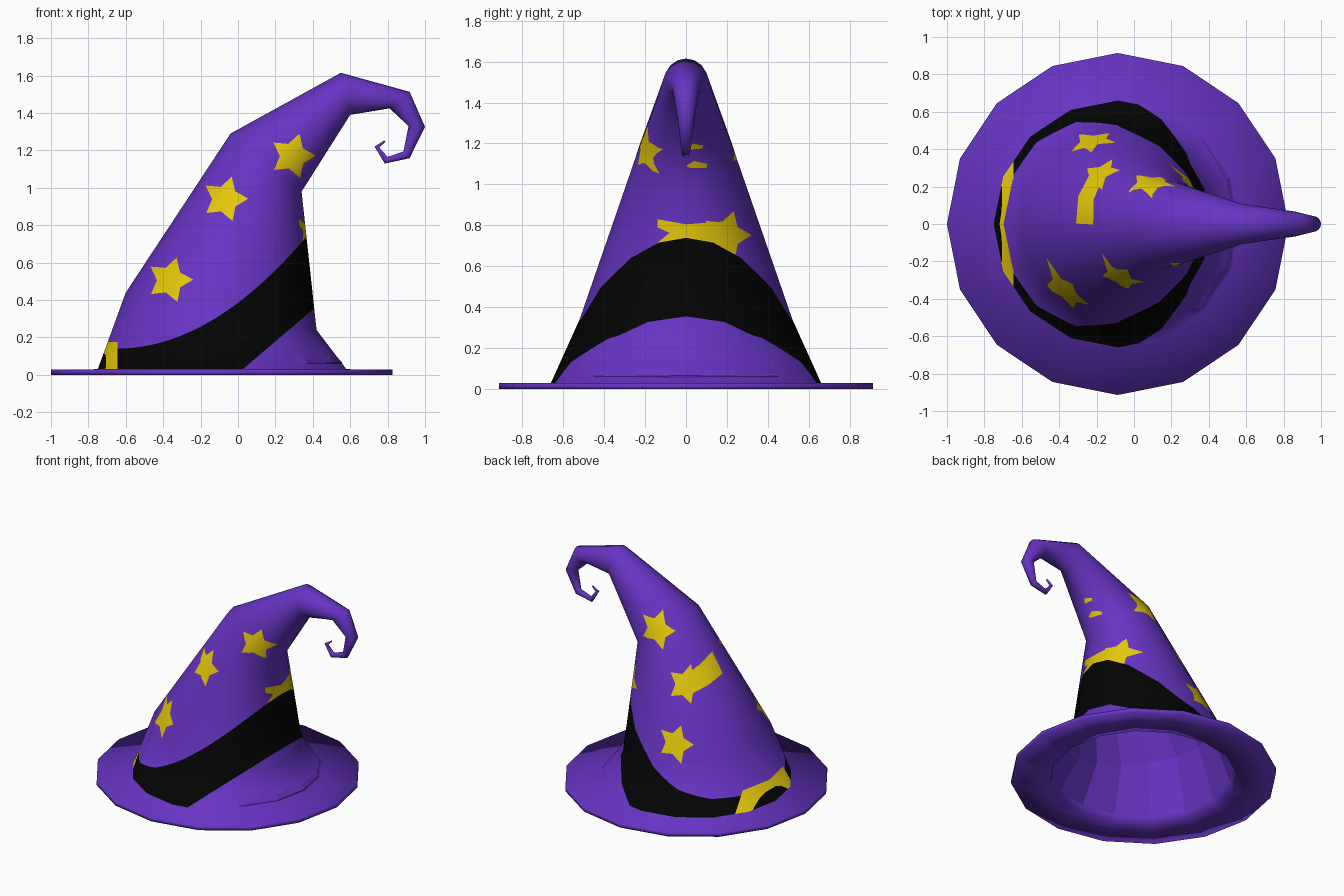
import bpy, bmesh, math
from mathutils import Vector

if "Cube" in bpy.data.objects:
    bpy.data.objects.remove(bpy.data.objects["Cube"])

SIDES = 16


def material(name, rgb):
    m = bpy.data.materials.new(name)
    m.diffuse_color = (*rgb, 1)
    m.use_nodes = True
    m.node_tree.nodes["Principled BSDF"].inputs["Base Color"].default_value = m.diffuse_color
    return m


MATS = [material("purple_felt", (0.133, 0.034, 0.54)),
        material("black_band", (0.001, 0.001, 0.001)),
        material("yellow_star", (0.77, 0.57, 0.003))]


def ring(lx, lz, rx, rz, ry):
    """Tilted elliptical ring through a left and a right profile point."""
    c = Vector(((lx + rx) / 2, 0, (lz + rz) / 2))
    a = Vector(((rx - lx) / 2, 0, (rz - lz) / 2))
    angles = [2 * math.pi * j / SIDES for j in range(SIDES)]
    return [c + a * math.cos(t) + Vector((0, ry * math.sin(t), 0)) for t in angles]


def skin(bm, rows, cap_start=False, cap_end=False, smooth=True):
    grid = [[bm.verts.new(p) for p in row] for row in rows]
    n = len(grid[0])
    for a, b in zip(grid, grid[1:]):
        for j in range(n):
            k = (j + 1) % n
            bm.faces.new((a[j], a[k], b[k], b[j])).smooth = smooth
    if cap_start:
        bm.faces.new(grid[0][::-1])
    if cap_end:
        bm.faces.new(grid[-1])
    bm.normal_update()
    return grid


def finish(bm, name):
    me = bpy.data.meshes.new(name)
    bm.to_mesh(me)
    bm.free()
    for m in MATS:
        me.materials.append(m)
    ob = bpy.data.objects.new(name, me)
    bpy.context.collection.objects.link(ob)
    return me


# Faceted lining inside the hollow crown
bm = bmesh.new()
skin(bm, [ring(0.00, 1.23, 0.315, 0.97, 0.215),
          ring(-0.58, 0.43, 0.40, 0.245, 0.505),
          ring(-0.71, 0.06, 0.557, 0.065, 0.638)], cap_start=True, smooth=False)
finish(bm, "lining")

# Crown rings from the base to the curled tip
crown = [ring(-0.75, 0.03, 0.58, 0.03, 0.66),
         ring(-0.60, 0.44, 0.42, 0.24, 0.52),
         ring(-0.04, 1.29, 0.34, 0.98, 0.245),
         ring(0.55, 1.615, 0.60, 1.39, 0.108),
         ring(0.918, 1.513, 0.81, 1.425, 0.066),
         ring(1.0, 1.325, 0.912, 1.33, 0.042),
         ring(0.917, 1.158, 0.885, 1.195, 0.024),
         ring(0.785, 1.13, 0.80, 1.165, 0.018),
         ring(0.73, 1.22, 0.755, 1.215, 0.013),
         ring(0.782, 1.254, 0.788, 1.246, 0.005)]
coarse = bmesh.new()
cg = skin(coarse, crown, cap_end=True)
normals = [[v.normal.copy() for v in row] for row in cg]
coarse.free()
# the crown flows softly into the brim
normals[0] = [(n + Vector((0, 0, 1))).normalized() for n in normals[0]]

# Flat brim with a rounded inner lip
bm = bmesh.new()
skin(bm, [ring(-0.71, 0.06, 0.557, 0.065, 0.638),
          ring(-0.73, 0.0, 0.56, 0.0, 0.642),
          ring(-1.0, 0.0, 0.826, 0.0, 0.914),
          ring(-1.0, 0.029, 0.826, 0.029, 0.914),
          crown[0]])
brim_normals = [v.normal.copy() for v in bm.verts][:-SIDES] + normals[0]
finish(bm, "brim").normals_split_custom_set_from_vertices(brim_normals)


def refine(rows, along=6, around=4):
    """Linear subdivision of a ring grid, so that the facets stay flat."""
    wide = [[r[j].lerp(r[(j + 1) % SIDES], k / around)
             for j in range(SIDES) for k in range(around)] for r in rows]
    fine = [[p.lerp(q, k / along) for p, q in zip(a, b)]
            for a, b in zip(wide, wide[1:]) for k in range(along)]
    return fine + [wide[-1]]


bm = bmesh.new()
soft = bm.verts.layers.float_vector.new("soft")
for vrow, nrow in zip(skin(bm, refine(crown), cap_end=True), refine(normals)):
    for v, n in zip(vrow, nrow):
        v[soft] = n


def cut(f, faces):
    """Cut edges into the given faces along the curve f(point) = 0."""
    fresh = set()
    for e in {e for fc in faces for e in fc.edges}:
        a, b = e.verts
        fa, fb = f(a.co), f(b.co)
        if fa * fb < 0 and min(abs(fa), abs(fb)) > 1e-5:
            t = fa / (fa - fb)
            n = a[soft].lerp(b[soft], t)
            v = bmesh.utils.edge_split(e, a, t)[1]
            v[soft] = n
            fresh.add(v)
    for fc in faces:
        on = [v for v in fc.verts if v in fresh or abs(f(v.co)) < 1e-5]
        if len(on) == 2 and bm.edges.get(on) is None:
            bmesh.utils.face_split(fc, on[0], on[1])


def inside(u, v, poly):
    hit = False
    for (x0, y0), (x1, y1) in zip(poly, poly[1:] + poly[:1]):
        if (y0 > v) != (y1 > v) and u < x0 + (v - y0) * (x1 - x0) / (y1 - y0):
            hit = not hit
    return hit


def stencil(d, poly):
    """Paint a flat outline on the crown, projected along direction d."""
    d = Vector(d).normalized()
    ax = Vector((-d.y, d.x, 0))
    us, vs = [p[0] for p in poly], [p[1] for p in poly]

    def region():
        out = []
        for fc in bm.faces:
            c = fc.calc_center_median()
            if (min(vs) - 0.06 < c.z < max(vs) + 0.06 and fc.normal.dot(d) > 0.12
                    and min(us) - 0.06 < c.dot(ax) < max(us) + 0.06):
                out.append(fc)
        return out

    for (u0, v0), (u1, v1) in zip(poly, poly[1:] + poly[:1]):
        ln = math.hypot(u1 - u0, v1 - v0)
        cut(lambda p: ((p.dot(ax) - u0) * (v1 - v0) - (p.z - v0) * (u1 - u0)) / ln, region())
        bm.normal_update()
    for fc in region():
        c = fc.calc_center_median()
        if inside(c.dot(ax), c.z, poly):
            fc.material_index = 2


def star(u, v, r=0.125):
    return [(u + q * math.cos(t), v + q * math.sin(t))
            for i in range(10)
            for q, t in [(r if i % 2 == 0 else r * 0.55, math.radians(1 + 36 * i))]]


FRONT, BACK, RIGHT = (0, -1, 0), (-0.55, 0.83, 0), (1, 0, 0)

# Stars on the front, on the back, and stretched ones on the sides
for u, v in [(-0.365, 0.507), (-0.07, 0.94), (0.292, 1.17)]:
    stencil(FRONT, star(u, v))
for u, v in [(-0.059, 0.49), (0.004, 0.863), (-0.193, 1.19)]:
    stencil(BACK, star(u, v))
stencil(BACK, [(0.02, 0.93), (0.183, 1.02), (0.257, 0.88), (0.06, 0.81)])
stencil(RIGHT, star(0.197, 0.75))
stencil(RIGHT, [(-0.14, 0.83), (0.0, 0.805), (0.2, 0.82), (0.2, 0.70), (-0.05, 0.75), (-0.14, 0.79)])
stencil(RIGHT, [(-0.06, 0.78), (0.2, 0.78), (0.2, 0.67), (-0.17, 0.69)])
stencil(RIGHT, [(0.0, 1.09), (0.04, 1.115), (0.105, 1.10), (0.10, 1.08), (0.02, 1.08)])
stencil(RIGHT, [(0.02, 1.17), (0.03, 1.20), (0.085, 1.19), (0.08, 1.175)])


# Slanted black band and the yellow patch on its left end
def band_top(p):
    return p.z - 0.14 - 0.58 * (p.x + 0.65) ** 2


def band_bottom(p):
    return p.z - 0.03 - 0.85 * (p.x - 0.025)


def arch(p):
    return p.z - 0.03 - 0.085 * (1 - (p.y / 0.21) ** 2)


def patch_edge(p):
    return p.x + 0.645


def patch_top(p):
    return p.z - 0.175


def low_faces(xmax, zmax):
    return [f for f in bm.faces
            if f.calc_center_median().z < zmax and f.calc_center_median().x < xmax]


for f in (band_top, band_bottom):
    cut(f, low_faces(1, 0.95))
for f in (patch_edge, patch_top, arch):
    cut(f, low_faces(-0.45, 0.32))
for fc in low_faces(1, 0.95):
    c = fc.calc_center_median()
    if band_top(c) < 0 < band_bottom(c):
        fc.material_index = 1
    if patch_edge(c) < 0 and patch_top(c) < 0 and arch(c) > 0:
        fc.material_index = 2

for fc in bm.faces:
    fc.smooth = True
bm.verts.index_update()
smooth_normals = [v[soft].normalized() for v in bm.verts]
bm.verts.layers.float_vector.remove(soft)
finish(bm, "crown").normals_split_custom_set_from_vertices(smooth_normals)
